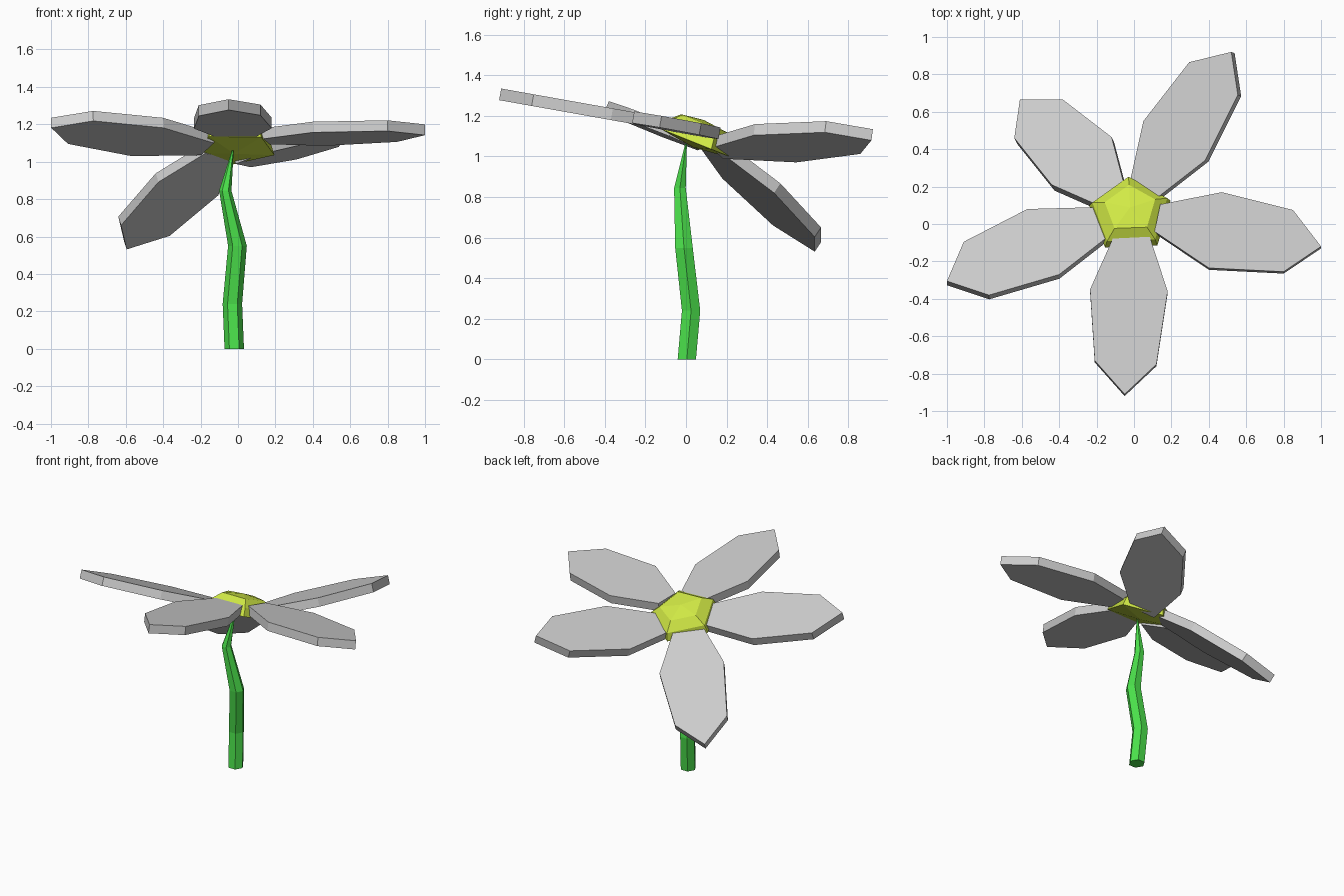
import bpy, bmesh
from math import cos, sin, pi
from mathutils import Vector

if "Cube" in bpy.data.objects:
    bpy.data.objects.remove(bpy.data.objects["Cube"])


def material(name, color):
    m = bpy.data.materials.new(name)
    m.diffuse_color = (*color, 1)
    m.use_nodes = True
    m.node_tree.nodes["Principled BSDF"].inputs["Base Color"].default_value = m.diffuse_color
    return m


def finish(name, bm, mat=None):
    bmesh.ops.recalc_face_normals(bm, faces=bm.faces)
    me = bpy.data.meshes.new(name)
    bm.to_mesh(me)
    bm.free()
    ob = bpy.data.objects.new(name, me)
    bpy.context.collection.objects.link(ob)
    if mat:
        me.materials.append(mat)
    return ob


def loft(name, rings, mat):
    # Skin successive rings; a one-point ring closes to an apex
    bm = bmesh.new()
    vs = [[bm.verts.new(p) for p in r] for r in rings]
    n = max(len(r) for r in vs)
    for a, b in zip(vs, vs[1:]):
        for i in range(n):
            j = (i + 1) % n
            quad = [a[i % len(a)], a[j % len(a)], b[j % len(b)], b[i % len(b)]]
            bm.faces.new(list(dict.fromkeys(quad)))
    for r in (vs[0], vs[-1]):
        if len(r) > 2:
            bm.faces.new(r)
    return finish(name, bm, mat)


green = material("stem_green", (0.07, 0.75, 0.07))
lime = material("centre_lime", (0.64, 0.82, 0.06))

# Stem: tapered, bent hexagonal tube (x, y, z, radius)
path = [(-0.02, 0.004, 0, 0.052), (-0.03, 0.025, 0.24, 0.052), (-0.003, -0.01, 0.55, 0.05),
        (-0.068, -0.03, 0.845, 0.033), (-0.028, 0, 1.06, 0.005)]
loft("stem", [[(x + r * cos(k * pi / 3), y + r * sin(k * pi / 3), z) for k in range(6)]
              for x, y, z, r in path], green)

# Flower centre: tilted five-sided dome
corners = [(-0.03, 0.25), (0.195, 0.125), (0.125, -0.115), (-0.155, -0.125), (-0.24, 0.1)]
rim = [Vector((x, y, 1.085 - 0.4 * y)) for x, y in corners]
mid = sum(rim, Vector()) / 5
up = Vector((0, 0.37, 1)).normalized()
rings = [[mid - up * 0.025]]
for scale, height in [(1, 0), (0.92, 0.055), (0.62, 0.105)]:
    rings.append([mid + (p - mid) * scale + up * height for p in rim])
rings.append([mid + up * 0.12])
loft("flower_centre", rings, lime)

# Petals: outline seen from above, lying on the plane z = a*x + b*y + c
petals = {
    "front": ((0, -0.178, 1.172), [(-0.11, -0.07), (-0.235, -0.35), (-0.21, -0.73), (-0.05, -0.91),
                                   (0.12, -0.75), (0.18, -0.36), (0.085, -0.07)]),
    "right": ((0.01, -0.178, 1.168), [(0.11, -0.04), (0.4, -0.235), (0.8, -0.255), (1.0, -0.12),
                                      (0.85, 0.075), (0.47, 0.17), (0.14, 0.105)]),
    "back_right": ((0.327, -0.122, 1.076), [(-0.03, 0.19), (0.05, 0.55), (0.295, 0.865), (0.52, 0.92),
                                            (0.555, 0.69), (0.38, 0.34), (0.11, 0.13)]),
    "back_left": ((0.315, -0.674, 1.218), [(-0.05, 0.2), (-0.12, 0.465), (-0.38, 0.665), (-0.61, 0.665),
                                           (-0.64, 0.46), (-0.44, 0.21), (-0.19, 0.1)]),
    "left": ((0.0245, -0.42, 1.131), [(-0.2, 0.09), (-0.57, 0.08), (-0.91, -0.095), (-1.0, -0.305),
                                      (-0.775, -0.38), (-0.4, -0.27), (-0.13, -0.06)]),
}
for name, ((a, b, c), outline) in petals.items():
    top = [Vector((x, y, a * x + b * y + c)) for x, y in outline]
    drop = Vector((-a, -b, 1)).normalized() * -0.058
    loft(name + "_petal", [top, [p + drop for p in top]], None)
